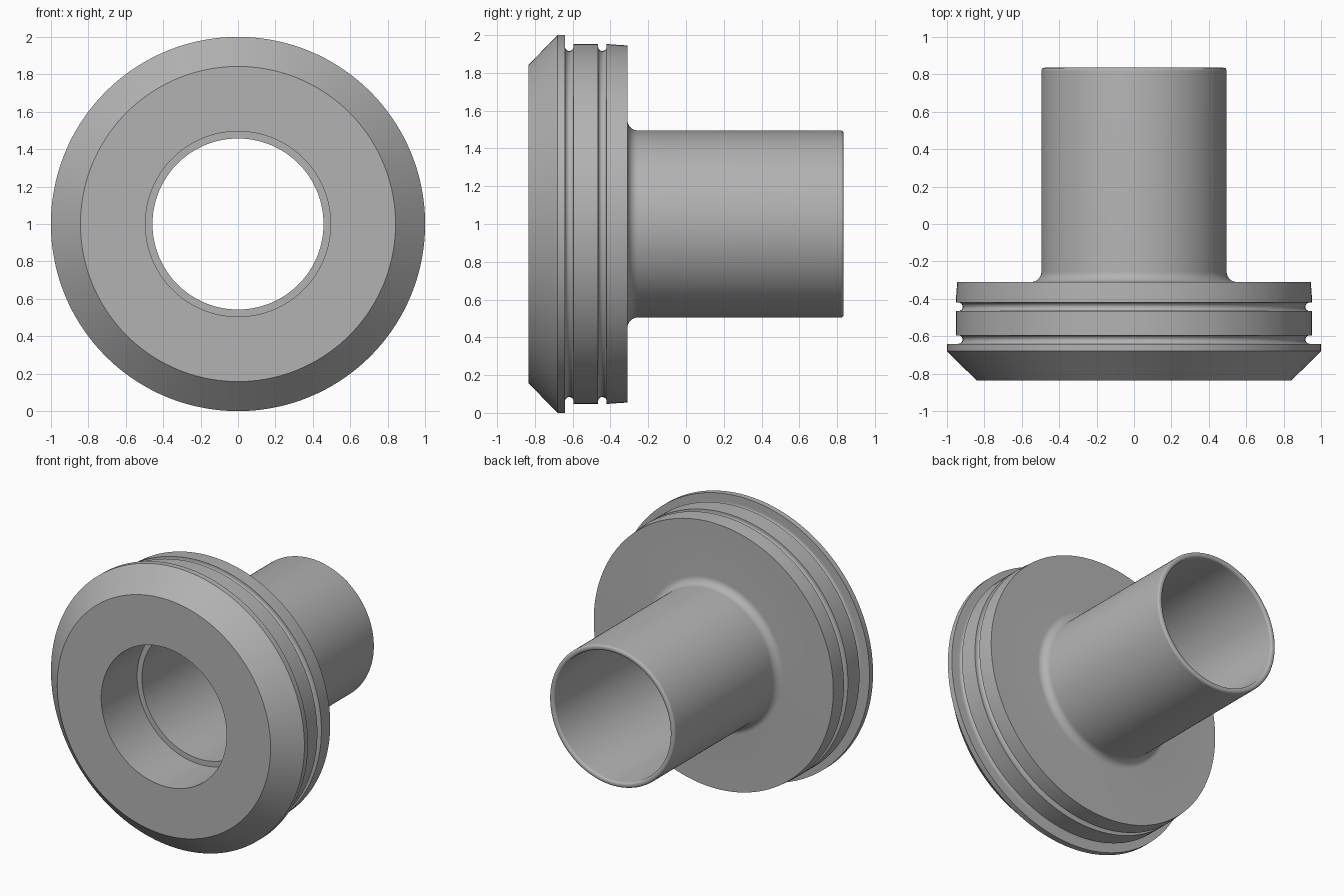
import bpy
import bmesh
from math import cos, sin, pi, radians
from mathutils import Vector

cube = bpy.data.objects.get("Cube")
if cube:
    bpy.data.objects.remove(cube, do_unlink=True)

grey = bpy.data.materials.new("satin grey")
grey.use_nodes = True
colour = (0.45, 0.45, 0.45, 1)
grey.diffuse_color = colour
grey.node_tree.nodes["Principled BSDF"].inputs["Base Color"].default_value = colour


def arc(y, r, radius, start, end, steps=8):
    """Arc points as (position along the axis, distance from the axis)."""
    angles = [radians(start + (end - start) * i / steps) for i in range(steps + 1)]
    return [(y + radius * cos(a), r + radius * sin(a)) for a in angles]


def groove(front, back, rim, depth):
    """Seal groove: straight walls with a half-round floor."""
    half = (back - front) / 2
    floor = arc(front + half, rim - depth + half, half, 180, 360, 12)
    return [(front, rim)] + floor + [(back, rim)]


FRONT, BACK = -0.835, 0.835
TUBE, BORE, RIM = 0.495, 0.457, 0.952
FILLET, LIP = 0.055, 0.016

# Closed cross-section: flange, grooves, fillet, tube, stepped bore
profile = [(FRONT, TUBE), (FRONT, 0.842), (-0.68, 1.0), (-0.64, 1.0)]
profile += groove(-0.64, -0.595, RIM, 0.036)
profile += groove(-0.465, -0.42, RIM, 0.036)
profile += [(-0.41, RIM), (-0.31, 0.945)]
profile += arc(-0.31 + FILLET, TUBE + FILLET, FILLET, 180, 270, 10)
profile += arc(BACK - LIP, TUBE - LIP, LIP, 90, 0, 6)
profile += arc(BACK - LIP, BORE + LIP, LIP, 0, -90, 6)
profile += [(-0.43, BORE), (-0.43, TUBE)]

# Revolve the section about the horizontal axis
bm = bmesh.new()
verts = [bm.verts.new((0, y, 1 + r)) for y, r in profile]
edges = [bm.edges.new((v, verts[(i + 1) % len(verts)])) for i, v in enumerate(verts)]
bmesh.ops.spin(bm, geom=verts + edges, cent=Vector((0, 0, 1)), axis=(0, 1, 0),
               angle=2 * pi, steps=144, use_merge=True)
bmesh.ops.remove_doubles(bm, verts=bm.verts, dist=0.0001)
bmesh.ops.recalc_face_normals(bm, faces=bm.faces)

mesh = bpy.data.meshes.new("flanged_tube")
bm.to_mesh(mesh)
bm.free()
mesh.materials.append(grey)
tube = bpy.data.objects.new("flanged_tube", mesh)
bpy.context.collection.objects.link(tube)

bpy.ops.object.select_all(action="DESELECT")
tube.select_set(True)
bpy.context.view_layer.objects.active = tube
bpy.ops.object.shade_smooth_by_angle(angle=radians(30))
